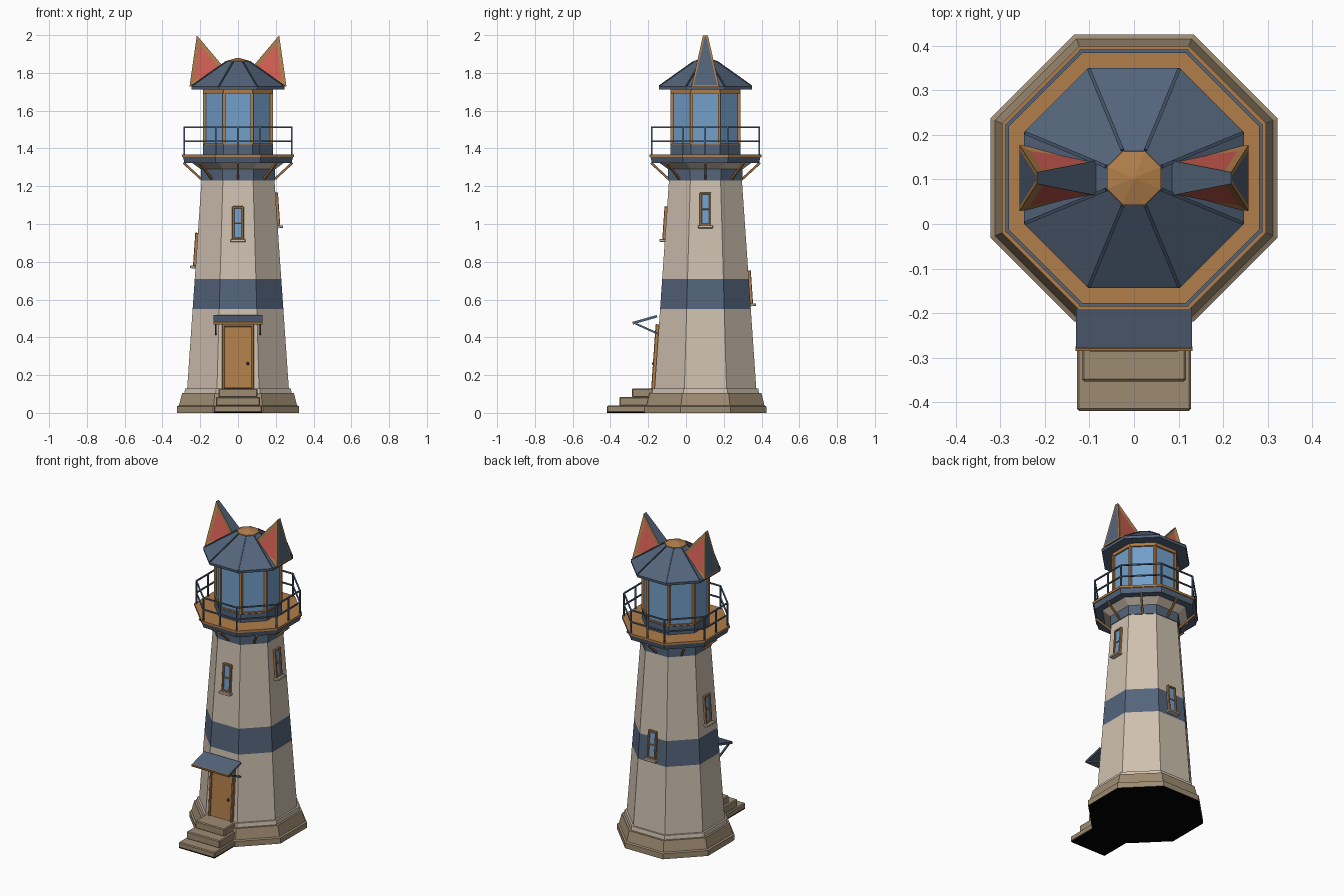
import bpy, bmesh, math
from mathutils import Matrix, Vector

cube = bpy.data.objects.get("Cube")
if cube:
    bpy.data.objects.remove(cube, do_unlink=True)

CY = 0.103            # tower axis
SLOPE = 0.069         # wall taper
STEP = math.pi / 4


def material(name, r, g, b):
    m = bpy.data.materials.new(name)
    m.use_nodes = True
    m.diffuse_color = (r, g, b, 1)
    m.node_tree.nodes["Principled BSDF"].inputs["Base Color"].default_value = (r, g, b, 1)
    return m


PLASTER = material("beige plaster", 0.62, 0.53, 0.43)
BLUE = material("slate blue", 0.088, 0.128, 0.198)
DARK = material("dark iron blue", 0.05, 0.075, 0.12)
STONE = material("brown stone", 0.34, 0.26, 0.165)
WOOD = material("orange wood", 0.44, 0.21, 0.07)
GLASS = material("light blue glass", 0.17, 0.35, 0.59)
RED = material("soft red", 0.62, 0.11, 0.085)
BLACK = material("black underside", 0, 0, 0)


def finish(name, bm, mats):
    bmesh.ops.recalc_face_normals(bm, faces=bm.faces)
    mesh = bpy.data.meshes.new(name)
    bm.to_mesh(mesh)
    bm.free()
    for m in mats:
        mesh.materials.append(m)
    ob = bpy.data.objects.new(name, mesh)
    bpy.context.collection.objects.link(ob)
    return ob


def octagon(name, profile, mats, rule=lambda z: 0):
    """Stack of eight-sided rings; profile holds (apothem, height)."""
    bm = bmesh.new()
    rings = []
    for a, z in profile:
        r = a / math.cos(STEP / 2)
        rings.append([bm.verts.new((r * math.cos((i + .5) * STEP),
                                    CY + r * math.sin((i + .5) * STEP), z)) for i in range(8)])
    for lo, hi in zip(rings, rings[1:]):
        for i in range(8):
            j = (i + 1) % 8
            bm.faces.new((lo[i], lo[j], hi[j], hi[i]))
    bm.faces.new(rings[0][::-1])
    bm.faces.new(rings[-1])
    for f in bm.faces:
        f.material_index = rule(f.calc_center_median().z)
    return finish(name, bm, mats)


def box(center, size, frame=Matrix()):
    return frame @ Matrix.Translation(center) @ Matrix.Diagonal((*size, 1))


def bar(p, q, width=0.008):
    p, q = Vector(p), Vector(q)
    turn = (q - p).to_track_quat('Z', 'Y').to_matrix().to_4x4()
    return Matrix.Translation((p + q) / 2) @ turn @ Matrix.Diagonal((width, width, (q - p).length, 1))


def blocks(name, pieces, mat, bevel=0):
    bm = bmesh.new()
    for m in pieces:
        bmesh.ops.create_cube(bm, size=1, matrix=m)
    ob = finish(name, bm, [mat])
    if bevel:
        mod = ob.modifiers.new("bevel", 'BEVEL')
        mod.width, mod.segments = bevel, 1
    return ob


def polar(apothem, k, z):
    """Point at k eighths round the tower; whole k is a face, half k a corner."""
    r = apothem / math.cos(STEP / 2) if k % 1 else apothem
    return Vector((r * math.cos(k * STEP), CY + r * math.sin(k * STEP), z))


def wall(z):
    return 0.278 - SLOPE * z


def wall_frame(turn, z):
    """Frame on the sloping wall: -y points outward, z runs up the wall."""
    return (Matrix.Translation((0, CY, 0)) @ Matrix.Rotation(turn, 4, 'Z')
            @ Matrix.Translation((0, -wall(z), z)) @ Matrix.Rotation(-SLOPE, 4, 'X'))


# Foundation and tower
octagon("foundation", [(.322, 0), (.322, .035), (.312, .04), (.296, .105)], [STONE, BLACK],
        lambda z: int(z < .001))
octagon("foundation_collar", [(.284, .1), (.28, .13)], [PLASTER])
octagon("tower", [(wall(z), z) for z in (.12, .55, .71, 1.23)], [PLASTER, BLUE],
        lambda z: int(.55 < z < .71))
octagon("neck", [(.197, 1.23), (.197, 1.295)], [BLUE])
octagon("corbel", [(.197, 1.29), (.245, 1.325)], [PLASTER])

# Gallery
octagon("gallery_slab", [(.283, 1.322), (.291, 1.354)], [BLUE])
octagon("gallery_floor", [(.296, 1.354), (.296, 1.368)], [WOOD])
blocks("gallery_brackets", [bar(polar(.195, k, 1.238), polar(.288, k, 1.324), .012)
                            for k in range(8)], WOOD, .002)
corners = [i + .5 for i in range(8)]
rails = [bar(polar(.284, k, z), polar(.284, k + 1, z))
         for k in corners for z in (1.437, 1.512)]
rails += [bar(polar(.284, k, 1.36), polar(.284, k, 1.515)) for k in corners + [0, 2, 4, 6]]
blocks("gallery_railing", rails, BLUE)

# Lantern room
octagon("lantern_base", [(.186, 1.365), (.186, 1.42)], [BLUE])
octagon("lantern_glass", [(.176, 1.42), (.176, 1.7)], [GLASS])
octagon("lantern_sill", [(.183, 1.42), (.183, 1.428)], [WOOD])
octagon("lantern_head", [(.186, 1.692), (.186, 1.72)], [WOOD])
blocks("lantern_mullions", [bar(polar(.177, k, 1.42), polar(.177, k, 1.7), .015)
                            for k in corners], WOOD)

# Roof
octagon("roof", [(.245, 1.712), (.247, 1.728), (.06, 1.86)], [BLUE])
blocks("roof_ribs", [bar(polar(.243, k, 1.73), polar(.062, k, 1.859))
                     for k in corners], DARK)
octagon("roof_cap", [(.062, 1.852), (.06, 1.864), (.004, 1.88)], [WOOD])


def ear(name, side):
    """Four-sided pointed ear with wood-framed red panels front and back."""
    bm = bmesh.new()

    def pair(x, y, z):
        return [bm.verts.new((side * x, CY + s * y, z)) for s in (-1, 1)]

    outer, inner, tip = pair(.257, .074, 1.726), pair(.06, .044, 1.812), pair(.218, .013, 1.999)
    panels = [bm.faces.new((outer[i], inner[i], tip[i])) for i in (0, 1)]
    outside = bm.faces.new((outer[0], outer[1], tip[1], tip[0]))
    bm.faces.new((inner[0], inner[1], tip[1], tip[0]))
    bm.faces.new((outer[0], outer[1], inner[1], inner[0]))
    bmesh.ops.recalc_face_normals(bm, faces=bm.faces)
    for face, width, depth, mat in [(p, .02, -.005, 2) for p in panels] + [(outside, .01, 0, 0)]:
        rim = bmesh.ops.inset_individual(bm, faces=[face], thickness=width, depth=depth,
                                         use_even_offset=True)
        face.material_index = mat
        for f in rim["faces"]:
            f.material_index = 1
    finish(name, bm, [BLUE, WOOD, RED])


ear("left_ear", 1)
ear("right_ear", -1)

# Windows, each at its own height
for name, turn, z in [("front", 0, 1.005), ("left", math.pi / 2, 1.078),
                      ("back", math.pi, .665), ("right", -math.pi / 2, .865)]:
    f = wall_frame(turn, z)
    blocks(name + "_window_glass", [box((0, -.002, 0), (.046, .008, .16), f)], GLASS)
    frame = [box((s * .025, -.005, 0), (.011, .018, .175), f) for s in (-1, 1)]
    frame += [box((0, -.005, h), (.058, .018, .011), f) for h in (-.083, .083)]
    frame += [box((0, -.004, 0), (.046, .014, .007), f)]
    blocks(name + "_window_frame", frame, WOOD, .002)
    blocks(name + "_window_sill", [box((0, -.012, -.094), (.078, .034, .014), f)], PLASTER, .002)

# Door
f = wall_frame(0, .295)
blocks("door", [box((0, -.004, 0), (.146, .012, .33), f)], WOOD)
frame = [box((s * .078, -.006, 0), (.014, .024, .34), f) for s in (-1, 1)]
blocks("door_frame", frame + [box((0, -.006, .167), (.17, .024, .014), f)], WOOD, .003)
blocks("door_knob", [box((.052, -.015, -.035), (.015, .015, .015), f)], DARK, .004)

# Door canopy
f = Matrix.Translation((0, -.216, .494)) @ Matrix.Rotation(.28, 4, 'X')
blocks("canopy", [box((0, 0, 0), (.26, .13, .013), f)], BLUE)
blocks("canopy_trim", [box((0, -.066, 0), (.262, .006, .015), f)], WOOD)
blocks("canopy_braces", [bar((s * .118, -.268, .473), (s * .118, -.146, .418), .01)
                         for s in (-1, 1)], BLUE)

# Entrance steps
for i, (half, front, low, high) in enumerate([(.128, -.419, .003, .038), (.117, -.353, .036, .084),
                                               (.103, -.286, .082, .13)]):
    blocks(f"step_{i + 1}", [box((0, (front - .15) / 2, (low + high) / 2),
                                 (half * 2, -.15 - front, high - low))], STONE, .005)
blocks("step_underside", [box((0, -.317, .002), (.252, .2, .004))], BLACK)
